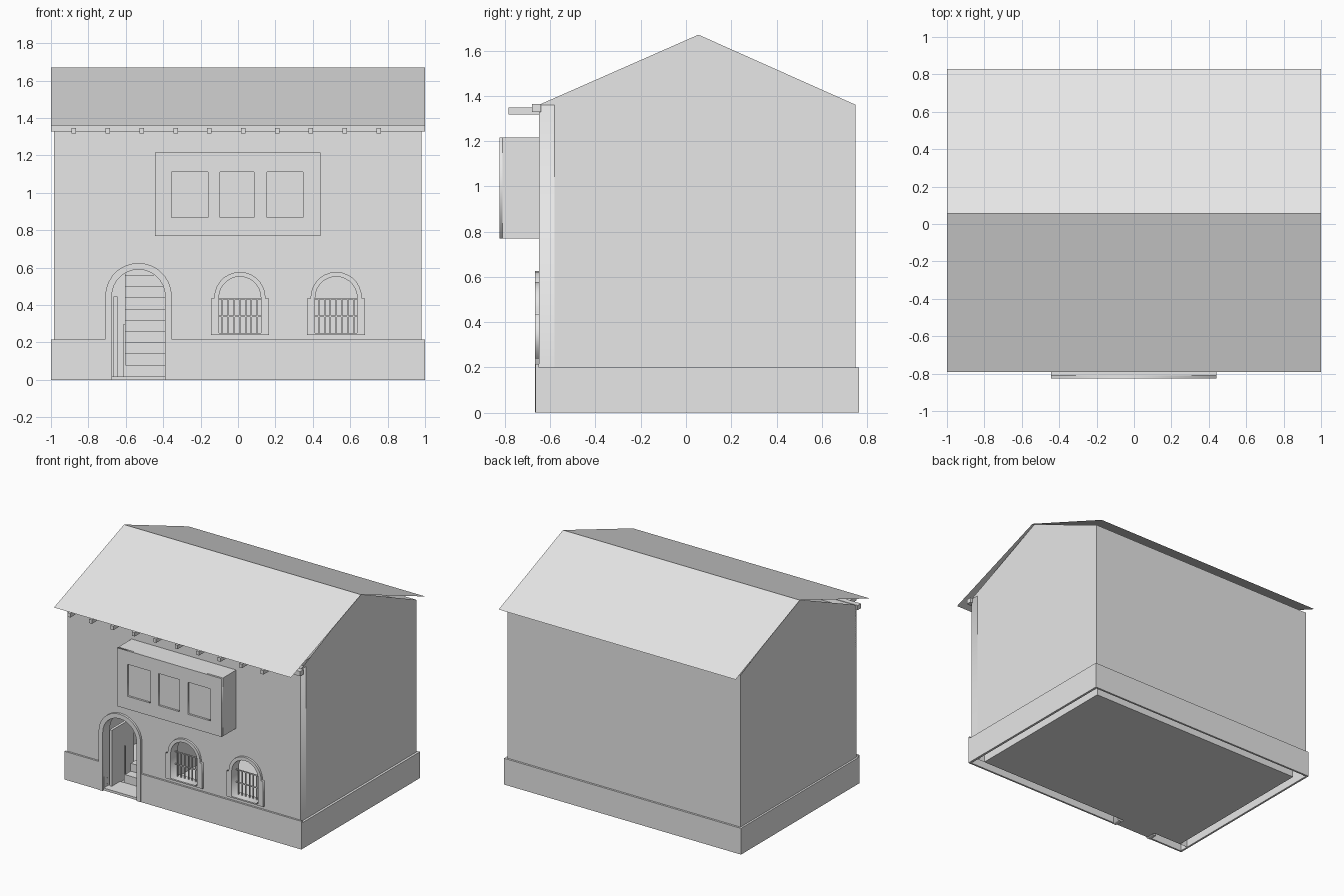
import bpy, bmesh
from math import pi, cos, sin

cube = bpy.data.objects.get("Cube")
if cube:
    bpy.data.objects.remove(cube, do_unlink=True)

grey = bpy.data.materials.new("pale grey")
grey.use_nodes = True
grey.diffuse_color = (0.8, 0.8, 0.8, 1)
grey.node_tree.nodes["Principled BSDF"].inputs["Base Color"].default_value = (0.8, 0.8, 0.8, 1)


def add(name, bm):
    mesh = bpy.data.meshes.new(name)
    bm.to_mesh(mesh)
    bm.free()
    mesh.materials.append(grey)
    obj = bpy.data.objects.new(name, mesh)
    bpy.context.collection.objects.link(obj)
    return obj


def boxes(name, *extents):
    """One object from boxes given as ((x0, x1), (y0, y1), (z0, z1))."""
    bm = bmesh.new()
    for ext in extents:
        verts = bmesh.ops.create_cube(bm, size=1)["verts"]
        for v in verts:
            v.co = [lo + (c + 0.5) * (hi - lo) for c, (lo, hi) in zip(v.co, ext)]
    return add(name, bm)


def sheets(name, *polys):
    """Flat faces without thickness."""
    bm = bmesh.new()
    for poly in polys:
        bm.faces.new([bm.verts.new(p) for p in poly])
    return add(name, bm)


def panel(name, outlines, y0, y1, open_bottom=False):
    """Upright slab from x,z outlines; the later outlines are holes."""
    curve = bpy.data.curves.new(name, "CURVE")
    curve.dimensions = "2D"
    curve.fill_mode = "BOTH"
    curve.extrude = (y1 - y0) / 2
    for pts in outlines:
        spline = curve.splines.new("POLY")
        spline.points.add(len(pts) - 1)
        for p, (x, z) in zip(spline.points, pts):
            p.co = (x, z, 0, 1)
        spline.use_cyclic_u = True
    temp = bpy.data.objects.new(name + "_outline", curve)
    bpy.context.collection.objects.link(temp)
    bpy.context.view_layer.update()
    source = temp.evaluated_get(bpy.context.evaluated_depsgraph_get())
    mesh = bpy.data.meshes.new_from_object(source)
    bm = bmesh.new()
    bm.from_mesh(mesh)
    bpy.data.objects.remove(temp, do_unlink=True)
    bpy.data.meshes.remove(mesh)
    for v in bm.verts:
        x, z, d = v.co
        v.co = (x, (y0 + y1) / 2 - d, z)
    bmesh.ops.remove_doubles(bm, verts=bm.verts, dist=0.0001)
    if open_bottom:
        low = [f for f in bm.faces if all(v.co.z < 0.001 for v in f.verts)]
        bmesh.ops.delete(bm, geom=low, context="FACES")
    bmesh.ops.recalc_face_normals(bm, faces=bm.faces)
    return add(name, bm)


def rect(x0, x1, z0, z1):
    return [(x0, z0), (x1, z0), (x1, z1), (x0, z1)]


def arch(cx, r, spring, bottom, steps=14):
    """Arched outline from the bottom left, over the top, to the bottom right."""
    top = [(cx - r * cos(pi * i / steps), spring + r * sin(pi * i / steps))
           for i in range(steps + 1)]
    return [(cx - r, bottom)] + top + [(cx + r, bottom)]


# Main dimensions
LEFT, RIGHT, FRONT, BACK = -0.985, 0.982, -0.65, 0.75
EAVE, RIDGE, RIDGE_Y = 1.36, 1.67, 0.055
DOOR_X, DOOR_R, SPRING = -0.532, 0.143, 0.447
WINDOWS = (0.01, 0.525)

# Front wall with the doorway and two arched windows cut through
outline = [(LEFT, 0)] + arch(DOOR_X, DOOR_R, SPRING, 0) + [(RIGHT, 0), (RIGHT, EAVE), (LEFT, EAVE)]
panel("front_wall", [outline] + [arch(cx, 0.112, 0.44, 0.25) for cx in WINDOWS],
      FRONT, -0.58, open_bottom=True)

# Outer gable walls and back wall
gables = [[(x, FRONT, 0), (x, BACK, 0), (x, BACK, EAVE), (x, RIDGE_Y, RIDGE), (x, FRONT, EAVE)]
          for x in (RIGHT, LEFT)]
gables[1].reverse()
sheets("outer_walls", *gables,
       [(RIGHT, BACK, 0), (LEFT, BACK, 0), (LEFT, BACK, EAVE), (RIGHT, BACK, EAVE)])

# Inner room: floor, side walls and back wall
boxes("floor", ((-0.92, 0.92), (-0.58, 0.685), (0, 0.01)))
sheets("inner_walls",
       *[[(x, -0.58, 0), (x, 0.685, 0), (x, 0.685, EAVE), (x, -0.58, EAVE)] for x in (-0.92, 0.92)],
       [(-0.92, 0.685, 0), (0.92, 0.685, 0), (0.92, 0.685, EAVE), (-0.92, 0.685, EAVE)])

# Plinth, broken by the doorway and a little taller in front
boxes("plinth",
      ((-1, LEFT), (-0.66, 0.765), (0, 0.2)),
      ((RIGHT, 1), (-0.66, 0.765), (0, 0.2)),
      ((-1, 1), (BACK, 0.765), (0, 0.2)),
      ((-1, -0.7), (-0.664, FRONT), (0, 0.215)),
      ((-0.365, 1), (-0.664, FRONT), (0, 0.215)))

# Roof: two thin slopes
sheets("roof", *[[(-1, y, EAVE), (1, y, EAVE), (1, RIDGE_Y, RIDGE), (-1, RIDGE_Y, RIDGE)]
                 for y in (-0.79, 0.83)])

# Eaves beam and rafter tails
boxes("eaves_beam", ((-1, 1), (-0.68, -0.64), (1.328, 1.364)))
boxes("rafter_tails", *[((x - 0.012, x + 0.012), (-0.785, FRONT), (1.318, 1.348))
                        for x in [-0.877 + 0.181 * i for i in range(10)]])

# Projecting bay with three shallow window recesses
panel("bay_front", [rect(-0.443, 0.44, 0.77, 1.215)]
      + [rect(x0, x1, 0.868, 1.112) for x0, x1 in ((-0.355, -0.16), (-0.095, 0.085), (0.155, 0.347))],
      -0.825, -0.81)
boxes("bay_body", ((-0.443, 0.44), (-0.81, FRONT), (0.77, 1.215)))

# Door surround, threshold and open leaf
panel("door_surround", [arch(DOOR_X, 0.178, SPRING, 0) + arch(DOOR_X, DOOR_R, SPRING, 0)[::-1]],
      -0.667, -0.6)
boxes("threshold", ((-0.675, -0.39), (-0.655, -0.5), (0, 0.018)))
boxes("door_leaf", ((-0.665, -0.645), (-0.6, -0.33), (0.01, 0.445)))

# Stairs rising behind the door
boxes("stairs", *[((-0.605, -0.37), (-0.5 + 0.07 * i, -0.43 + 0.07 * i), (0.01, 0.08 + 0.06 * i))
                  for i in range(11)])
boxes("stair_rail_post", ((-0.612, -0.602), (-0.5, -0.49), (0.01, 0.3)))

# Window surrounds with shouldered jambs, and their grilles
for side, cx in zip(("middle", "left"), WINDOWS):
    shoulders = [(cx - 0.155, 0.24), (cx - 0.155, 0.435)] + arch(cx, 0.137, 0.44, 0.435) \
        + [(cx + 0.155, 0.435), (cx + 0.155, 0.24)]
    panel(side + "_window_surround", [shoulders, arch(cx, 0.112, 0.44, 0.25)], -0.667, -0.6)
    bars = [((cx + x - 0.004, cx + x + 0.004), (-0.614, -0.606), (0.25, 0.435))
            for x in [0.031 * i for i in range(-3, 4)]]
    rails = [((cx - 0.112, cx + 0.112), (-0.613, -0.607), (z - 0.004, z + 0.004)) for z in (0.34, 0.435)]
    boxes(side + "_window_grille", *bars, *rails)
